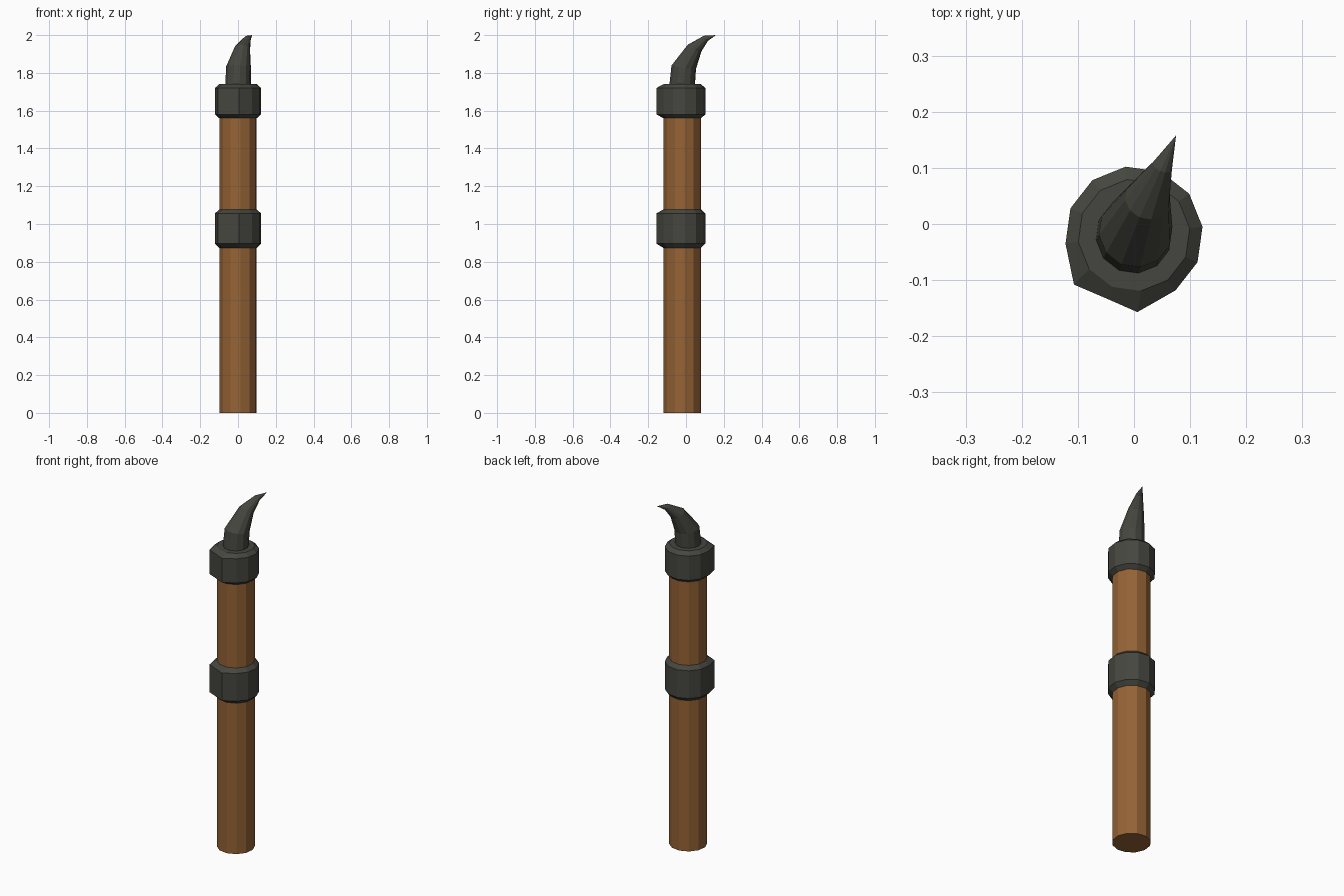
import bpy
import bmesh
from math import sin, cos, radians
from mathutils import Vector

if "Cube" in bpy.data.objects:
    bpy.data.objects.remove(bpy.data.objects["Cube"])

SIDES = 12
PHASE = 7
CY = -0.02  # shaft axis offset in y


def material(name, rgb):
    m = bpy.data.materials.new(name)
    m.diffuse_color = (*rgb, 1)
    m.use_nodes = True
    m.node_tree.nodes["Principled BSDF"].inputs["Base Color"].default_value = m.diffuse_color
    return m


WOOD = material("wood", (0.30, 0.125, 0.036))
IRON = material("dark_iron", (0.06, 0.062, 0.05))


def ring(r, z):
    return [Vector((r * cos(radians(PHASE + 30 * i)), CY + r * sin(radians(PHASE + 30 * i)), z))
            for i in range(SIDES)]


def loft(name, rings, mat, cap_start=False, tip=None):
    bm = bmesh.new()
    vs = [[bm.verts.new(p) for p in rg] for rg in rings]
    for a, b in zip(vs, vs[1:]):
        for i in range(SIDES):
            j = (i + 1) % SIDES
            bm.faces.new((a[i], a[j], b[j], b[i]))
    if cap_start:
        bm.faces.new(vs[0][::-1])
    if tip:
        t = bm.verts.new(tip)
        for i in range(SIDES):
            bm.faces.new((vs[-1][i], vs[-1][(i + 1) % SIDES], t))
    me = bpy.data.meshes.new(name)
    bm.to_mesh(me)
    bm.free()
    me.materials.append(mat)
    ob = bpy.data.objects.new(name, me)
    bpy.context.collection.objects.link(ob)
    return ob


def collar_ring(z):
    # two front corners are pulled outwards, making one wide flat side
    pts = ring(0.123, z)
    pts[7] = Vector((-0.107, -0.108, z))
    pts[9] = Vector((0.006, -0.157, z))
    return pts


# Wooden handle, in two lengths between the collars
loft("handle_lower", [ring(0.1, 0), ring(0.1, 0.873)], WOOD, cap_start=True)
loft("handle_upper", [ring(0.1, 1.077), ring(0.1, 1.56)], WOOD)

# Bevelled iron collars
loft("middle_collar", [ring(0.1, 0.873), collar_ring(0.896), collar_ring(1.056), ring(0.1, 1.077)], IRON)
loft("top_collar", [ring(0.1, 1.56), collar_ring(1.58), collar_ring(1.72), ring(0.1, 1.74),
                    ring(0.068, 1.74)], IRON)

# Curved hook: tilted rings (centre, radius, tilt) bending towards back right
lean = Vector((0.39, 0.92, 0)).normalized()
side = Vector((lean.y, -lean.x, 0))
hook = [((0.0, CY, 1.74), 0.068, 0),
        ((0.003, -0.012, 1.83), 0.066, 9),
        ((0.024, 0.045, 1.931), 0.041, 28),
        ((0.051, 0.104, 1.982), 0.018, 53)]
rings = []
for c, r, tilt in hook:
    up = lean * cos(radians(tilt)) - Vector((0, 0, sin(radians(tilt))))
    rings.append([Vector(c) + r * (side * cos(radians(30 * i)) + up * sin(radians(30 * i)))
                  for i in range(SIDES)])
loft("hook", rings, IRON, tip=(0.075, 0.158, 2.0))
